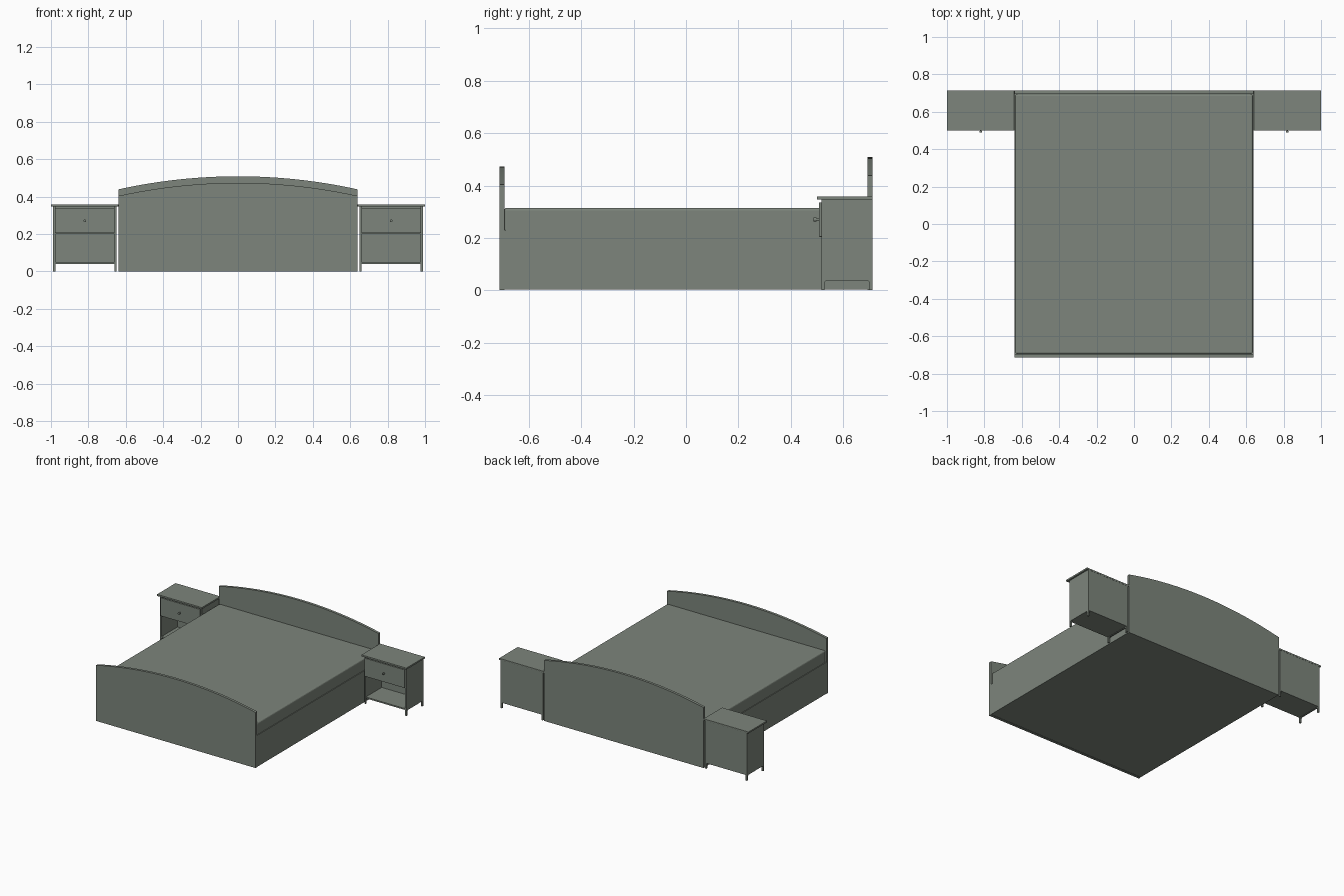
import bpy, bmesh, math
from mathutils import Matrix

if "Cube" in bpy.data.objects:
    bpy.data.objects.remove(bpy.data.objects["Cube"])

paint = bpy.data.materials.new("grey_green_paint")
paint.diffuse_color = (0.205, 0.235, 0.2, 1)
paint.use_nodes = True
paint.node_tree.nodes["Principled BSDF"].inputs["Base Color"].default_value = paint.diffuse_color


def finish(name, bm, bevel=0, segments=2, smooth=False):
    bmesh.ops.recalc_face_normals(bm, faces=bm.faces)
    me = bpy.data.meshes.new(name)
    bm.to_mesh(me)
    bm.free()
    me.materials.append(paint)
    ob = bpy.data.objects.new(name, me)
    bpy.context.collection.objects.link(ob)
    if bevel:
        m = ob.modifiers.new("soft_edges", "BEVEL")
        m.width, m.segments = bevel, segments
    if smooth:
        me.shade_smooth()
        me.set_sharp_from_angle(angle=math.radians(35))
    return ob


def box(name, x, y, z, bevel=0, segments=2):
    bm = bmesh.new()
    size = [b - a for a, b in (x, y, z)]
    mid = [(a + b) / 2 for a, b in (x, y, z)]
    bmesh.ops.create_cube(bm, size=1,
                          matrix=Matrix.Translation(mid) @ Matrix.Diagonal((*size, 1)))
    return finish(name, bm, bevel, segments)


def extrude_profile(name, pts, vec, smooth=False):
    bm = bmesh.new()
    face = bm.faces.new([bm.verts.new(p) for p in pts])
    r = bmesh.ops.extrude_face_region(bm, geom=[face], use_keep_orig=True)
    verts = [v for v in r["geom"] if isinstance(v, bmesh.types.BMVert)]
    bmesh.ops.translate(bm, verts=verts, vec=vec)
    return finish(name, bm, smooth=smooth)


def arched_board(name, y0, y1, z_side, z_mid, n=28):
    # circular arc through both shoulders and the crown
    w, h = 0.64, z_mid - z_side
    rad = (w * w + h * h) / (2 * h)
    pts = [(-w, y0, 0), (w, y0, 0)]
    for i in range(n + 1):
        x = w - 2 * w * i / n
        pts.append((x, y0, z_mid - rad + math.sqrt(rad * rad - x * x)))
    extrude_profile(name, pts, (0, y1 - y0, 0), True)


def knob(name, x, y, z):
    # lathed stem and flat round head pointing to the front
    prof = [(0.004, 0), (0.004, 0.010), (0.0075, 0.010), (0.0075, 0.020)]
    n = 16
    bm = bmesh.new()
    rings = [[bm.verts.new((x + r * math.cos(math.tau * i / n), y - d,
                            z + r * math.sin(math.tau * i / n))) for i in range(n)]
             for r, d in prof]
    for a, b in zip(rings, rings[1:]):
        for i in range(n):
            j = (i + 1) % n
            bm.faces.new((a[i], a[j], b[j], b[i]))
    bm.faces.new(rings[0])
    bm.faces.new(rings[-1])
    finish(name, bm, smooth=True)


# Bed (the mattress sinks slightly into the base)
box("bed_base", (-0.64, 0.64), (-0.694, 0.694), (0.002, 0.23))
box("mattress", (-0.635, 0.635), (-0.694, 0.694), (0.215, 0.315), 0.01, 3)
arched_board("headboard", 0.694, 0.713, 0.438, 0.508)
arched_board("footboard", -0.713, -0.694, 0.403, 0.473)

# Nightstands
for side, s in (("left", -1), ("right", 1)):
    def span(a, b):
        return tuple(sorted((s * a, s * b)))

    def part(name, x, y, z, bevel=0):
        return box(f"{side}_nightstand_{name}", span(*x), y, z, bevel)

    part("top", (0.64, 1.0), (0.50, 0.713), (0.346, 0.358), 0.001)
    # side panels with a cut-out that leaves two feet
    yz = [(0.518, 0), (0.53, 0), (0.53, 0.032), (0.536, 0.038), (0.693, 0.038),
          (0.699, 0.032), (0.699, 0), (0.712, 0), (0.712, 0.346), (0.518, 0.346)]
    for tag, x in (("inner", 0.65), ("outer", 0.977)):
        extrude_profile(f"{side}_nightstand_{tag}_side", [(s * x, y, z) for y, z in yz],
                        (s * 0.011, 0, 0))
    part("back", (0.661, 0.977), (0.702, 0.712), (0.04, 0.346))
    part("bottom_shelf", (0.661, 0.977), (0.52, 0.702), (0.04, 0.05))
    part("divider", (0.661, 0.977), (0.52, 0.702), (0.199, 0.209))
    part("drawer_front", (0.659, 0.979), (0.508, 0.518), (0.204, 0.336), 0.002)
    part("drawer_box", (0.668, 0.970), (0.518, 0.69), (0.212, 0.325))
    knob(f"{side}_nightstand_knob", s * 0.819, 0.508, 0.27)
